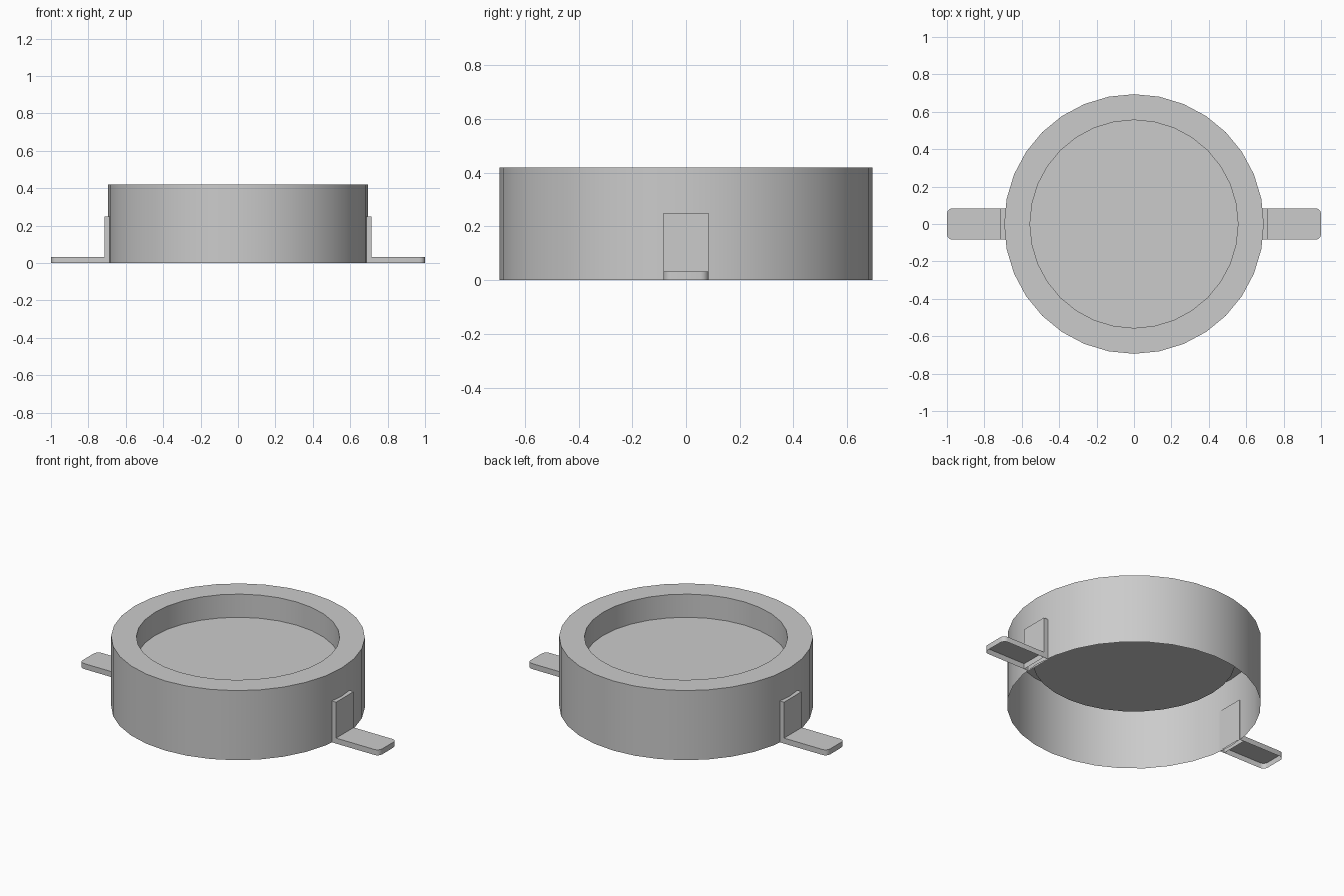
import bpy, bmesh, math

if "Cube" in bpy.data.objects:
    bpy.data.objects.remove(bpy.data.objects["Cube"])

SEG = 32


def finish(name, bm, smooth=False):
    me = bpy.data.meshes.new(name)
    bm.to_mesh(me)
    bm.free()
    ob = bpy.data.objects.new(name, me)
    bpy.context.collection.objects.link(ob)
    if smooth:
        bpy.ops.object.select_all(action='DESELECT')
        ob.select_set(True)
        bpy.context.view_layer.objects.active = ob
        bpy.ops.object.shade_smooth_by_angle(angle=math.radians(30))
    return ob


def open_prism(bm, outline, z0, z1):
    """Counter-clockwise outline raised into a shell with no underside."""
    low = [bm.verts.new((x, y, z0)) for x, y in outline]
    top = [bm.verts.new((x, y, z1)) for x, y in outline]
    n = len(outline)
    for i in range(n):
        j = (i + 1) % n
        bm.faces.new((low[i], low[j], top[j], top[i]))
    bm.faces.new(top)


# Body: thin open-bottomed shell, wide rim and recessed floor
bm = bmesh.new()
profile = [(0.694, 0.0), (0.694, 0.42), (0.556, 0.42), (0.556, 0.28)]
rings = []
for r, z in profile:
    rings.append([bm.verts.new((r * math.cos(2 * math.pi * i / SEG),
                                r * math.sin(2 * math.pi * i / SEG), z))
                  for i in range(SEG)])
for a, b in zip(rings, rings[1:]):
    for i in range(SEG):
        j = (i + 1) % SEG
        bm.faces.new((a[i], a[j], b[j], b[i]))
bm.faces.new(rings[-1])
finish("dish_body", bm, smooth=True)

# Side brackets: upright plate and rounded foot tab, one on each side
W, R = 0.084, 0.03
plate = [(0.682, -W), (0.714, -W), (0.714, W), (0.682, W)]
foot = [(0.714, -W)]
for cy, start in ((-W + R, -90), (W - R, 0)):
    for k in range(5):
        a = math.radians(start + 22.5 * k)
        foot.append((1 - R + R * math.cos(a), cy + R * math.sin(a)))
foot.append((0.714, W))

for side, turn in (("right", 1), ("left", -1)):
    for part, outline, height in (("bracket_plate", plate, 0.25),
                                  ("foot_tab", foot, 0.033)):
        bm = bmesh.new()
        # a half turn places the second copy and keeps the winding
        open_prism(bm, [(turn * x, turn * y) for x, y in outline], 0.0, height)
        finish(f"{side}_{part}", bm, smooth=(part == "foot_tab"))
